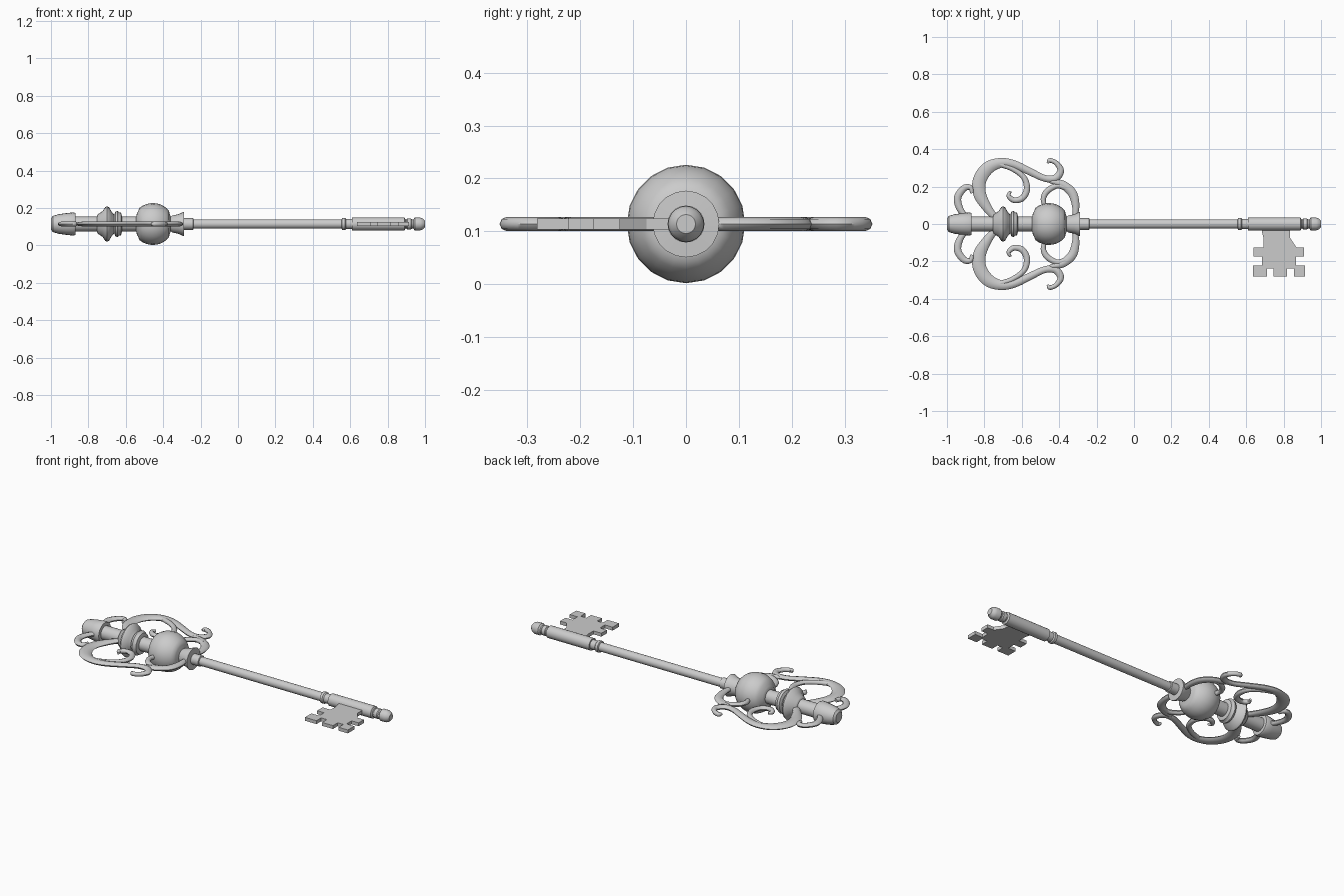
import bpy, bmesh, math
from mathutils import Vector

if "Cube" in bpy.data.objects:
    bpy.data.objects.remove(bpy.data.objects["Cube"])

AXIS_Z = 0.114


def finish(name, bm, mirror=False, angle=35):
    bmesh.ops.recalc_face_normals(bm, faces=bm.faces[:])
    me = bpy.data.meshes.new(name)
    bm.to_mesh(me)
    bm.free()
    ob = bpy.data.objects.new(name, me)
    bpy.context.collection.objects.link(ob)
    ob.location.z = AXIS_Z
    if mirror:
        m = ob.modifiers.new("mirror", 'MIRROR')
        m.use_axis = (False, True, False)
        m.use_clip = False
    bpy.ops.object.select_all(action='DESELECT')
    ob.select_set(True)
    bpy.context.view_layer.objects.active = ob
    bpy.ops.object.shade_smooth_by_angle(angle=math.radians(angle))
    return ob


def loft(bm, rings):
    """Bridge closed rings of points and cap both ends."""
    rs = [[bm.verts.new(p) for p in r] for r in rings]
    n = len(rs[0])
    for a, b in zip(rs, rs[1:]):
        for i in range(n):
            bm.faces.new((a[i], a[(i + 1) % n], b[(i + 1) % n], b[i]))
    bm.faces.new(rs[0])
    bm.faces.new(rs[-1])


def lathe(name, profile, n=20):
    """Turn (x, radius) points around the x axis."""
    bm = bmesh.new()
    turn = [2 * math.pi * i / n for i in range(n)]
    loft(bm, [[(x, r * math.cos(t), r * math.sin(t)) for t in turn] for x, r in profile])
    return finish(name, bm)


def spline(pts, steps=5):
    """Catmull-Rom through (x, y, half width) points."""
    p = [Vector(q) for q in pts]
    p = [2 * p[0] - p[1]] + p + [2 * p[-1] - p[-2]]
    out = []
    for a, b, c, d in zip(p, p[1:], p[2:], p[3:]):
        for i in range(steps):
            t = i / steps
            out.append(0.5 * (2 * b + (c - a) * t + (2 * a - 5 * b + 4 * c - d) * t * t
                              + (3 * b - a - 3 * c + d) * t ** 3))
    return out + [p[-2]]


def scroll(name, pts, h=0.013, n=8):
    """Flat tapering scroll in the xy plane, mirrored across the shaft."""
    bm = bmesh.new()
    path = spline(pts)
    rings = []
    for i, q in enumerate(path):
        d = path[min(i + 1, len(path) - 1)] - path[max(i - 1, 0)]
        side = Vector((-d.y, d.x)).normalized()
        w = max(q.z, 0.004)
        hh = min(h, w * 1.1)
        ring = []
        for k in range(n):
            t = 2 * math.pi * k / n
            c = side * w * math.cos(t)
            ring.append((q.x + c.x, q.y + c.y, hh * math.sin(t)))
        rings.append(ring)
    loft(bm, rings)
    return finish(name, bm, mirror=True, angle=50)


# turned handle parts
lathe("end_finial", [(-1, .03), (-.99, .043), (-.96, .052), (-.92, .058), (-.88, .062),
                     (-.87, .058), (-.868, .036)])
lathe("handle_core", [(-.88, .04), (-.75, .04), (-.6, .04), (-.34, .04)])
lathe("disc_bead", [(-.755, .04), (-.75, .052), (-.725, .068), (-.71, .09), (-.70, .095),
                    (-.69, .09), (-.675, .065), (-.662, .05), (-.655, .066), (-.643, .07),
                    (-.635, .062), (-.625, .06), (-.62, .04)])
ball = [(-.455 + .112 * math.cos(math.radians(a)), .112 * math.sin(math.radians(a)))
        for a in range(130, 39, -10)]
lathe("large_bead", [(-.545, .04), (-.54, .06), (-.535, .066)] + ball + [(-.367, .06), (-.36, .04)])
lathe("collar", [(-.365, .036), (-.35, .046), (-.32, .052), (-.295, .063), (-.29, .063),
                 (-.288, .031), (-.24, .031), (-.237, .024)])

# shaft and tip
lathe("shaft", [(-.26, .025), (.56, .025)])
lathe("shaft_ring", [(.553, .024), (.557, .033), (.572, .033), (.578, .027), (.615, .027)])
lathe("bit_barrel", [(.61, .035), (.89, .035), (.895, .025), (.93, .025)])
lathe("tip_knob", [(.90, .024), (.905, .029), (.925, .029), (.93, .025), (.937, .025), (.945, .034),
                   (.975, .034), (.988, .029), (1, .018)])

# flat scrolls, mirrored front to back
scroll("large_scroll", [(-.73, .02, .016), (-.78, .08, .024), (-.825, .16, .034), (-.825, .235, .036),
                        (-.78, .30, .034), (-.71, .327, .026), (-.64, .318, .022), (-.56, .282, .020),
                        (-.48, .245, .018), (-.42, .245, .020), (-.392, .285, .018),
                        (-.415, .325, .013), (-.45, .34, .012), (-.462, .325, .006)])
scroll("inner_curl", [(-.72, .32, .014), (-.65, .295, .014), (-.59, .25, .015), (-.572, .19, .017),
                      (-.595, .14, .017), (-.64, .127, .015), (-.67, .15, .012), (-.66, .175, .006)])
scroll("end_scroll", [(-.89, .03, .012), (-.93, .08, .018), (-.943, .14, .020), (-.91, .19, .018),
                      (-.875, .195, .014), (-.865, .165, .010)])
scroll("neck_scroll", [(-.315, .03, .012), (-.312, .10, .020), (-.33, .165, .024), (-.38, .21, .022),
                       (-.43, .225, .014), (-.455, .225, .005)])
scroll("neck_curl", [(-.36, .19, .014), (-.41, .205, .015), (-.465, .175, .016), (-.485, .13, .014),
                     (-.47, .08, .010)])

# toothed bit plate
outline = [(.675, 0), (.835, 0), (.835, -.075), (.868, -.125), (.91, -.125), (.91, -.175), (.865, -.175),
           (.865, -.222), (.915, -.222), (.915, -.282), (.855, -.282), (.855, -.238), (.818, -.238),
           (.818, -.282), (.747, -.282), (.747, -.238), (.71, -.238), (.71, -.282), (.635, -.282),
           (.635, -.222), (.685, -.222), (.685, -.175), (.64, -.175), (.64, -.125), (.692, -.125),
           (.692, -.075)]
bm = bmesh.new()
loft(bm, [[(x, y, z) for x, y in outline] for z in (-.01, .01)])
finish("bit_plate", bm, angle=20)
